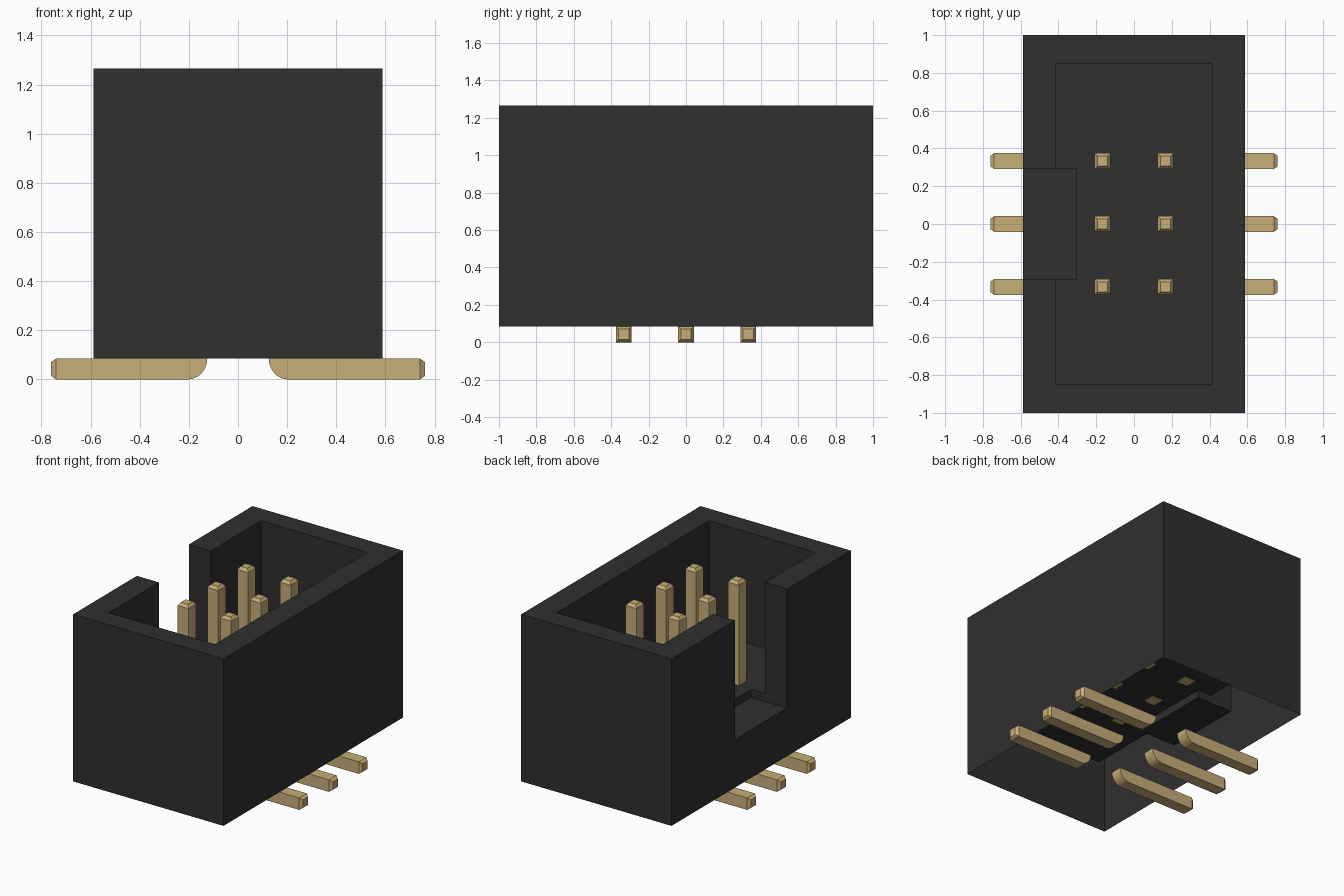
import bpy, bmesh, math
from mathutils import Matrix

if "Cube" in bpy.data.objects:
    bpy.data.objects.remove(bpy.data.objects["Cube"], do_unlink=True)


def material(name, color):
    m = bpy.data.materials.new(name)
    m.use_nodes = True
    m.diffuse_color = color
    bsdf = m.node_tree.nodes["Principled BSDF"]
    bsdf.inputs["Base Color"].default_value = color
    return m


BLACK = material("black plastic", (0.029, 0.029, 0.029, 1))
GOLD = material("gold metal", (0.58, 0.425, 0.19, 1))

BOTTOM, TOP = 0.085, 1.265     # housing height range
FLOOR, SLOT_FLOOR = 0.48, 0.425
HALF = 0.042                   # half thickness of the pins
PITCH = 0.333


def add_box(bm, lo, hi):
    size = [b - a for a, b in zip(lo, hi)]
    mid = [(a + b) / 2 for a, b in zip(lo, hi)]
    mat = Matrix.Translation(mid) @ Matrix.Diagonal((*size, 1))
    bmesh.ops.create_cube(bm, size=1, matrix=mat)


def finish(bm, name, mat):
    bmesh.ops.recalc_face_normals(bm, faces=bm.faces)
    mesh = bpy.data.meshes.new(name)
    bm.to_mesh(mesh)
    bm.free()
    mesh.materials.append(mat)
    return mesh


def place(name, mesh, loc=(0, 0, 0), turn=0):
    ob = bpy.data.objects.new(name, mesh)
    ob.location = loc
    ob.rotation_euler.z = turn
    bpy.context.collection.objects.link(ob)
    return ob


def box_object(name, lo, hi):
    bm = bmesh.new()
    add_box(bm, lo, hi)
    return place(name, finish(bm, name, BLACK))


def taper_end(bm, axis, inset, length):
    """Bevel the face that looks along +axis into a blunt tip."""
    bm.normal_update()
    face = max(bm.faces, key=lambda f: f.normal[axis])
    bmesh.ops.inset_individual(bm, faces=[face], thickness=inset)
    for v in face.verts:
        v.co[axis] += length


# Housing: a box with a cavity and a keying slot cut in its right wall
housing = box_object("housing", (-0.587, -1, BOTTOM), (0.587, 1, TOP))
cutters = [
    box_object("cavity_cutter", (-0.415, -0.85, FLOOR), (0.415, 0.85, 1.5)),
    box_object("slot_cutter", (-0.8, -0.29, SLOT_FLOOR), (-0.305, 0.29, 1.6)),
]
bpy.context.view_layer.objects.active = housing
for cutter in cutters:
    cutter.hide_render = True
    mod = housing.modifiers.new("cut", "BOOLEAN")
    mod.operation = "DIFFERENCE"
    mod.solver = "EXACT"
    mod.object = cutter
    bpy.ops.object.modifier_apply(modifier=mod.name)
for cutter in cutters:
    bpy.data.objects.remove(cutter, do_unlink=True)

# The housing is an open shell underneath
bm = bmesh.new()
bm.from_mesh(housing.data)
bm.normal_update()
under = [f for f in bm.faces if f.normal.z < -0.5]
bmesh.ops.delete(bm, geom=under, context="FACES")
bm.to_mesh(housing.data)
bm.free()

# Contact pin: square post with a blunt tip
bm = bmesh.new()
add_box(bm, (-HALF, -HALF, FLOOR - 0.003), (HALF, HALF, 1.19))
taper_end(bm, 2, 0.021, 0.02)
pin_mesh = finish(bm, "contact_pin", GOLD)

# Solder leg: side profile with a rounded heel, extruded across
inner, heel, shoulder = 0.125, 0.08, 0.74
profile = [(shoulder, 0), (shoulder, BOTTOM), (inner, BOTTOM)]
steps = 8
for i in range(1, steps + 1):
    a = math.pi / 2 * i / steps
    profile.append((inner + heel * (1 - math.cos(a)), BOTTOM * (1 - math.sin(a))))
bm = bmesh.new()
side = bm.faces.new([bm.verts.new((x, -HALF, z)) for x, z in profile])
ext = bmesh.ops.extrude_face_region(bm, geom=[side])
for v in ext["geom"]:
    if isinstance(v, bmesh.types.BMVert):
        v.co.y = HALF
bmesh.ops.recalc_face_normals(bm, faces=bm.faces)
taper_end(bm, 0, 0.02, 0.02)
leg_mesh = finish(bm, "solder_leg", GOLD)

# Two rows of three contacts
legs = []
for row, sign, turn in (("left", 1, 0), ("right", -1, math.pi)):
    for i in (-1, 0, 1):
        tag = f"{row}_{i + 2}"
        place("contact_pin_" + tag, pin_mesh, (sign * 0.167, i * PITCH, 0))
        legs.append(place("solder_leg_" + tag, leg_mesh, (0, i * PITCH, 0), turn))

bpy.ops.object.select_all(action="DESELECT")
legs[0].select_set(True)
bpy.context.view_layer.objects.active = legs[0]
bpy.ops.object.shade_smooth_by_angle(angle=math.radians(25))
